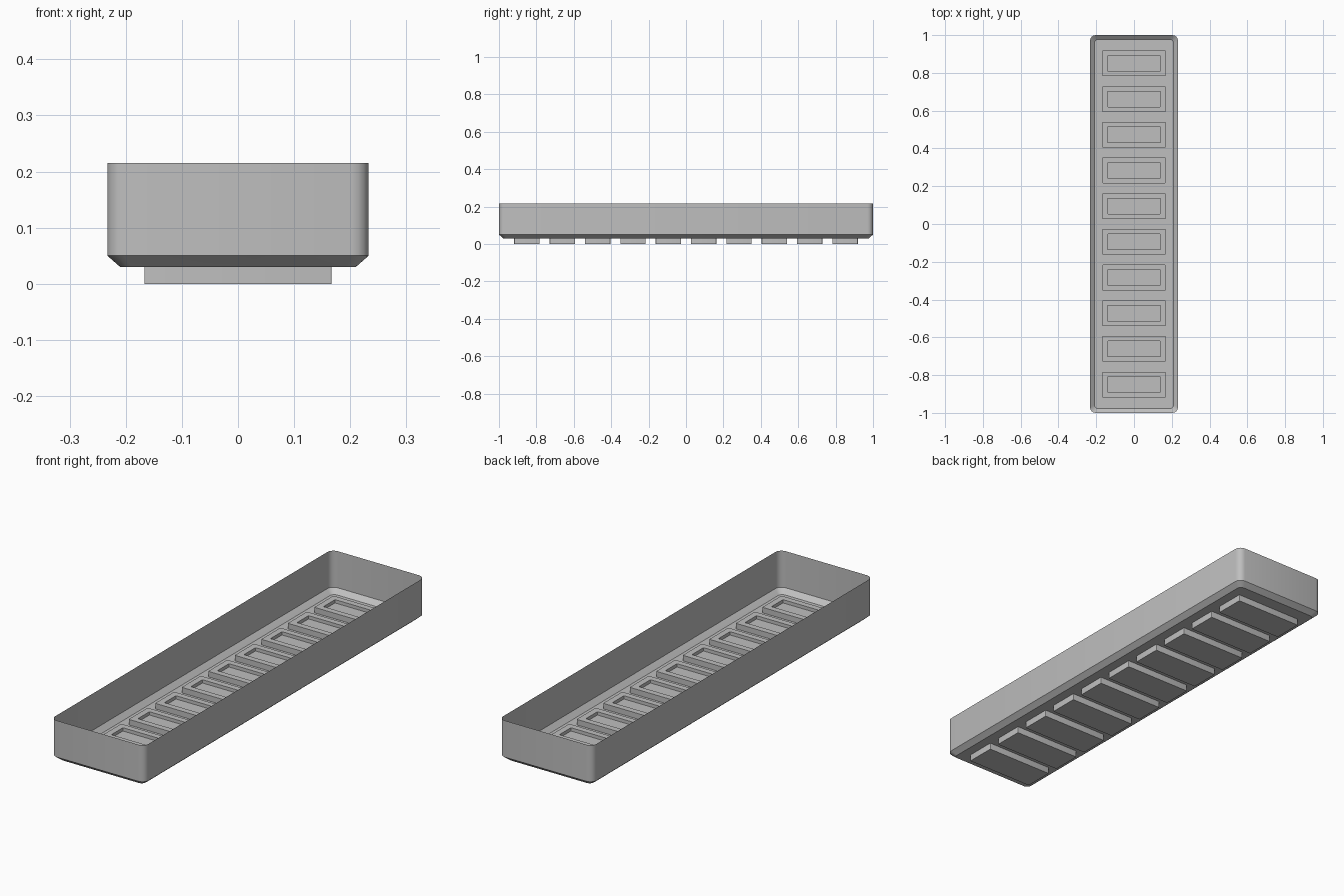
import bpy, bmesh, math

cube = bpy.data.objects.get("Cube")
if cube:
    bpy.data.objects.remove(cube, do_unlink=True)

grey = bpy.data.materials.new("plain grey")
grey.use_nodes = True
colour = (0.52, 0.52, 0.52, 1)
grey.diffuse_color = colour
grey.node_tree.nodes["Principled BSDF"].inputs["Base Color"].default_value = colour


def rounded_rect(hx, hy, r, segments=4):
    """Outline of a rounded rectangle, counter-clockwise."""
    points = []
    for i, (sx, sy) in enumerate([(1, 1), (-1, 1), (-1, -1), (1, -1)]):
        for k in range(segments + 1):
            a = math.pi / 2 * (i + k / segments)
            points.append((sx * (hx - r) + r * math.cos(a),
                           sy * (hy - r) + r * math.sin(a)))
    return points


def add_rings(bm, rings, centre_y=0, cap_start=True, cap_end=False):
    """Join stacked rounded outlines (half x, half y, radius, z)."""
    loops = [[bm.verts.new((x, y + centre_y, z)) for x, y in rounded_rect(hx, hy, r)]
             for hx, hy, r, z in rings]
    for low, high in zip(loops, loops[1:]):
        for i in range(len(low)):
            j = (i + 1) % len(low)
            bm.faces.new((low[i], low[j], high[j], high[i]))
    if cap_start:
        bm.faces.new(loops[0][::-1])
    if cap_end:
        bm.faces.new(loops[-1])


def finish(bm, name):
    mesh = bpy.data.meshes.new(name)
    bm.to_mesh(mesh)
    bm.free()
    mesh.materials.append(grey)
    obj = bpy.data.objects.new(name, mesh)
    bpy.context.collection.objects.link(obj)
    bpy.ops.object.select_all(action='DESELECT')
    obj.select_set(True)
    bpy.context.view_layer.objects.active = obj
    bpy.ops.object.shade_smooth_by_angle(angle=math.radians(30))
    return obj


# Open thin-walled tray with a chamfered base
bm = bmesh.new()
add_rings(bm, [(0.21, 0.977, 0.02, 0.03),
               (0.233, 1.0, 0.03, 0.05),
               (0.233, 1.0, 0.03, 0.215)])
finish(bm, "tray")

# Row of blocks through the floor, each with a shallow recess on top
for n in range(10):
    bm = bmesh.new()
    add_rings(bm, [(0.167, 0.068, 0.003, 0.0),
                   (0.167, 0.068, 0.003, 0.055),
                   (0.14, 0.041, 0.003, 0.055),
                   (0.14, 0.041, 0.003, 0.04)],
              centre_y=(n - 4.5) * 0.189, cap_end=True)
    finish(bm, f"block_{n + 1}")
